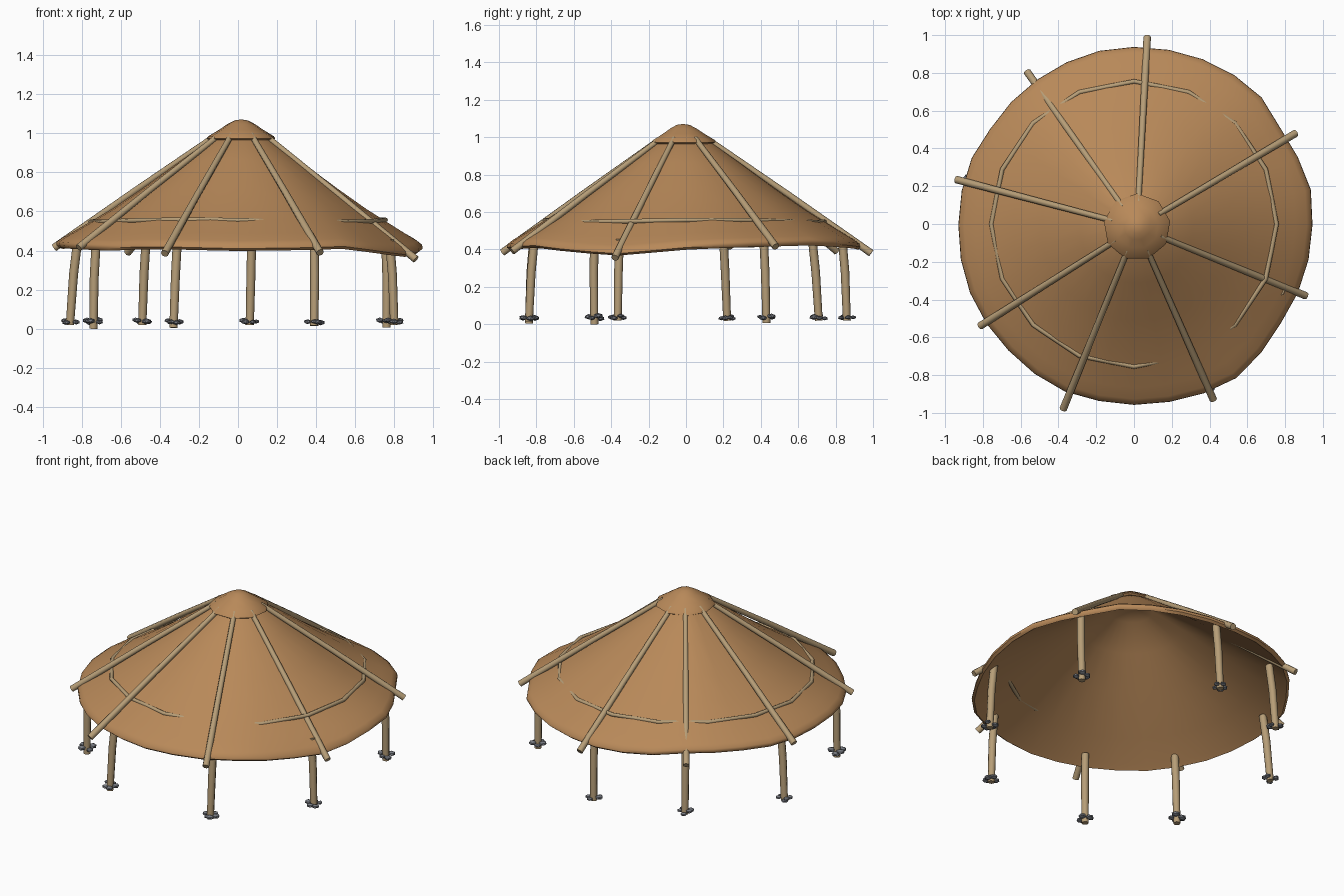
import bpy, bmesh, math, random
from mathutils import Vector, Matrix

if "Cube" in bpy.data.objects:
    bpy.data.objects.remove(bpy.data.objects["Cube"])
random.seed(4)


def mat(name, c):
    m = bpy.data.materials.new(name)
    m.diffuse_color = (*c, 1)
    m.use_nodes = True
    m.node_tree.nodes["Principled BSDF"].inputs["Base Color"].default_value = m.diffuse_color
    return m


HIDE = mat("tan hide", (0.48, 0.25, 0.10))
WOOD = mat("pale wood", (0.47, 0.34, 0.185))
STONE = mat("grey stone", (0.19, 0.20, 0.225))


def finish(bm, name, m, angle=40):
    bmesh.ops.recalc_face_normals(bm, faces=bm.faces)
    me = bpy.data.meshes.new(name)
    bm.to_mesh(me)
    bm.free()
    me.materials.append(m)
    ob = bpy.data.objects.new(name, me)
    bpy.context.collection.objects.link(ob)
    if angle:
        bpy.ops.object.select_all(action='DESELECT')
        ob.select_set(True)
        bpy.context.view_layer.objects.active = ob
        bpy.ops.object.shade_smooth_by_angle(angle=math.radians(angle))
    return ob


def interp(table, a):
    # periodic linear lookup by angle in degrees
    a %= 360
    t = table + [(table[0][0] + 360, table[0][1])]
    for (a0, v0), (a1, v1) in zip(t, t[1:]):
        if a0 <= a <= a1:
            return v0 + (v1 - v0) * (a - a0) / (a1 - a0)
    return table[0][1]


def lathe(name, profile, n, m, place, start=0.0, angle=40):
    # first and last profile points lie on the axis
    bm = bmesh.new()
    top = bm.verts.new(place(0, profile[0][1], 0))
    bot = bm.verts.new(place(0, profile[-1][1], 0))
    rings = [[bm.verts.new(place(r, z, start + 360 * i / n)) for i in range(n)]
             for r, z in profile[1:-1]]
    for i in range(n):
        j = (i + 1) % n
        bm.faces.new((top, rings[0][i], rings[0][j]))
        bm.faces.new((bot, rings[-1][j], rings[-1][i]))
        for a, b in zip(rings, rings[1:]):
            bm.faces.new((a[i], b[i], b[j], a[j]))
    return finish(bm, name, m, angle)


def pole(name, pts, radii, closed=False, n=8):
    # tube swept along points
    bm = bmesh.new()
    pts = [Vector(p) for p in pts]
    k = len(pts)
    rings = []
    for i, p in enumerate(pts):
        if closed:
            d = pts[(i + 1) % k] - pts[i - 1]
        else:
            d = pts[min(i + 1, k - 1)] - pts[max(i - 1, 0)]
        d.normalize()
        u = d.cross(Vector((0, 0, 1)) if abs(d.z) < 0.9 else Vector((0, 1, 0))).normalized()
        v = d.cross(u)
        r = radii[i] if not closed else radii[0]
        rings.append([bm.verts.new(p + r * (u * math.cos(2 * math.pi * s / n) + v * math.sin(2 * math.pi * s / n)))
                      for s in range(n)])
    for i in range(k if closed else k - 1):
        a, b = rings[i], rings[(i + 1) % k]
        for s in range(n):
            t = (s + 1) % n
            bm.faces.new((a[s], a[t], b[t], b[s]))
    if not closed:
        bm.faces.new(rings[0])
        bm.faces.new(rings[-1])
    return finish(bm, name, WOOD, 50)


# Hide roof: sagging cone with an uneven outline and wavy rim
RIM_R = [(0, 0.945), (11, 0.955), (32, 0.925), (44, 0.955), (55, 0.955), (79, 0.945), (101, 0.94),
         (123, 0.925), (146, 0.915), (158, 0.93), (180, 0.93), (203, 0.94), (225, 0.94),
         (247, 0.955), (259, 0.95), (281, 0.955), (304, 0.975), (325, 0.935), (340, 0.94)]
RIM_Z = [(0, 0.0), (15, 0.012), (45, 0.025), (70, 0.01), (90, 0.0), (110, 0.01), (125, 0.035),
         (145, 0.02), (165, 0.01), (185, 0.02), (212, 0.008), (228, 0.0), (240, 0.012), (270, 0.0),
         (292, 0.005), (305, 0.012), (320, -0.015), (338, -0.033)]
BULGE = [(0, 0), (95, 0), (115, 0.02), (135, 0.022), (155, 0), (200, -0.005), (250, 0), (320, 0.002)]


def roof_place(r, z, a):
    f = r / 0.94
    rr = r * (1 + f * f * (interp(RIM_R, a) / 0.94 - 1))
    z += interp(RIM_Z, a) * f ** 4 + interp(BULGE, a) * 4 * f * (1 - f)
    t = math.radians(a)
    return Vector((0.015 * (1 - f) + rr * math.cos(t), -0.015 * (1 - f) - 0.005 * f + rr * math.sin(t), z))


lathe("hide_roof", [(0, 1.03), (0.13, 0.985), (0.3, 0.865), (0.5, 0.718), (0.65, 0.613), (0.75, 0.55),
                    (0.85, 0.487), (0.91, 0.45), (0.937, 0.428), (0.94, 0.41), (0.925, 0.398),
                    (0.89, 0.425), (0.75, 0.522), (0.5, 0.69), (0.3, 0.835), (0.13, 0.95), (0, 0.985)],
      32, HIDE, roof_place, 11.25, 60)


# Smoke cap
def cap_place(r, z, a):
    t = math.radians(a)
    return Vector((0.016 + r * math.cos(t), -0.016 + r * math.sin(t), z))


lathe("smoke_cap", [(0, 1.071), (0.035, 1.066), (0.07, 1.048), (0.115, 1.018), (0.17, 0.985),
                    (0.178, 0.973), (0.165, 0.965), (0.1, 0.99), (0, 1.02)], 9, HIDE, cap_place, 90)

# Outer rafters running from the cap past the rim
ENDS = [(0.07, 0.99, 0.38), (0.855, 0.48, 0.415), (0.91, -0.38, 0.355), (0.42, -0.93, 0.39),
        (-0.375, -0.98, 0.385), (-0.815, -0.54, 0.415), (-0.94, 0.235, 0.415), (-0.565, 0.805, 0.39)]
C = Vector((0.016, -0.016, 0))
for i, e in enumerate(ENDS):
    e = Vector(e)
    d = (e - C)
    d.z = 0
    d.normalize()
    s = C + d * 0.13 + Vector((0, 0, 0.992))
    mid = (s + e) / 2 + Vector((0, 0, 0.004))
    pole("rafter_%d" % (i + 1), [s, mid, e], [0.015, 0.017, 0.02])

# Hoop half buried in the roof
pole("roof_hoop", [(0.755 * math.cos(t), 0.755 * math.sin(t), 0.552 + 0.006 * math.sin(3 * t + 1))
                   for t in (2 * math.pi * k / 16 for k in range(16))], [0.012], closed=True)

# Posts leaning slightly inwards, each with a ring of stones at its foot
FEET = [(0.06, 0.86), (0.76, 0.43), (0.80, -0.365), (0.39, -0.84),
        (-0.33, -0.84), (-0.74, -0.49), (-0.86, 0.22), (-0.49, 0.71)]
TOPS = [(0.07, 0.835), (0.755, 0.415), (0.775, -0.355), (0.39, -0.81),
        (-0.31, -0.815), (-0.725, -0.49), (-0.82, 0.2), (-0.47, 0.675)]
FOOT_Z = [0.02, 0.006, 0.02, 0.015, 0.005, 0.0, 0.02, 0.02]
for i, (f, t, z0) in enumerate(zip(FEET, TOPS, FOOT_Z)):
    a, b = Vector((*f, z0)), Vector((*t, 0.455))
    mid = a.lerp(b, 0.6) + Vector((f[0], f[1], 0)) * 0.006
    pole("post_%d" % (i + 1), [a, mid, b], [0.021, 0.023, 0.023])
    bm = bmesh.new()
    n = 5
    for k in range(n):
        ang = 2 * math.pi * k / n + random.random()
        s = random.uniform(0.017, 0.025)
        p = Vector((f[0] + 0.034 * math.cos(ang), f[1] + 0.034 * math.sin(ang),
                    0.036 + random.uniform(-0.005, 0.01)))
        m4 = (Matrix.Translation(p) @ Matrix.Rotation(ang, 4, 'Z')
              @ Matrix.Diagonal((s, s * 1.15, s * 0.6, 1)))
        bmesh.ops.create_icosphere(bm, subdivisions=1, radius=1, matrix=m4)
    finish(bm, "foot_stones_%d" % (i + 1), STONE, 0)
